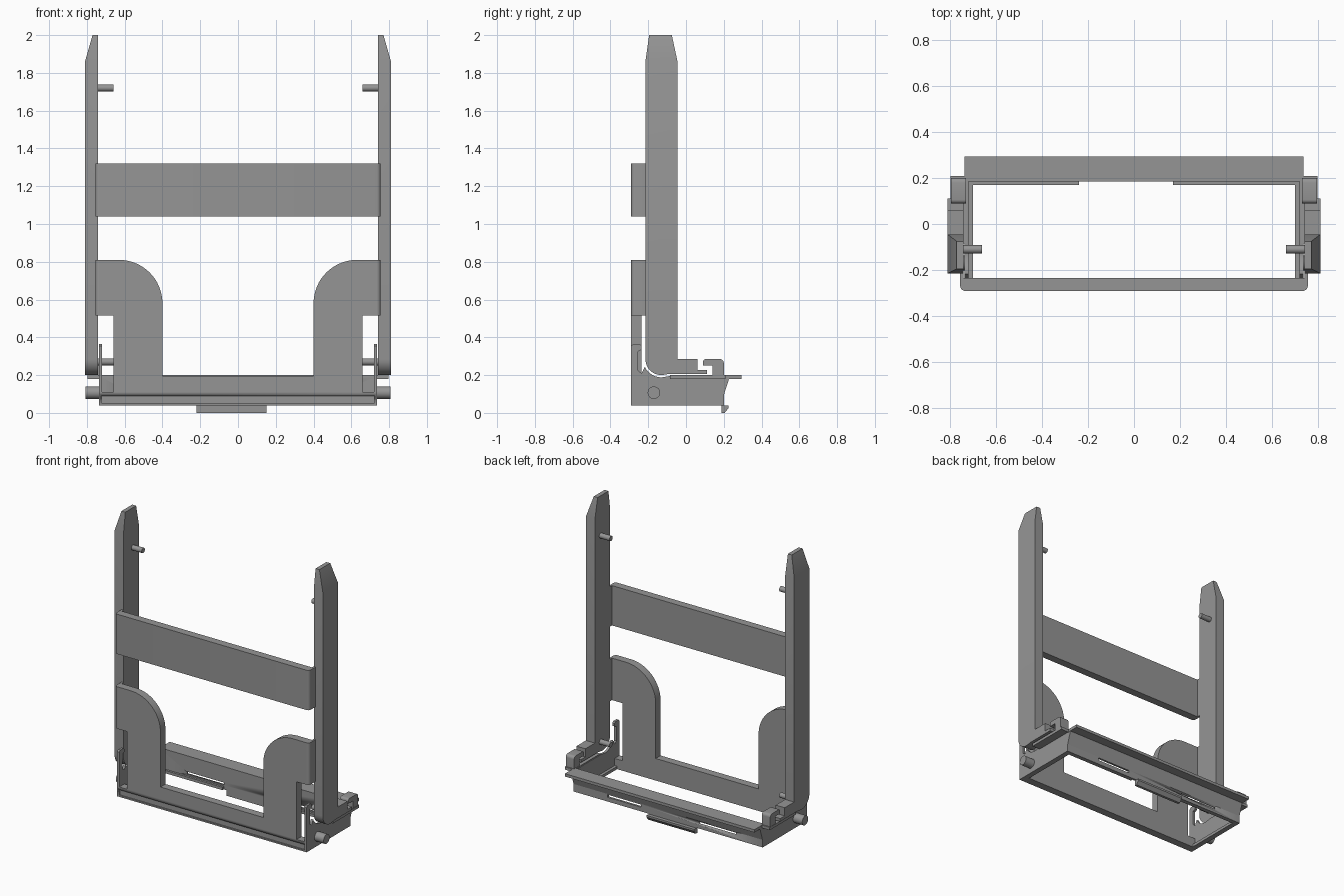
import bpy, bmesh, math
from mathutils import Vector

if "Cube" in bpy.data.objects:
    bpy.data.objects.remove(bpy.data.objects["Cube"])

grey = bpy.data.materials.new("grey")
grey.diffuse_color = (0.3, 0.3, 0.3, 1)
grey.use_nodes = True
grey.node_tree.nodes["Principled BSDF"].inputs["Base Color"].default_value = grey.diffuse_color


def finish(bm, name):
    bmesh.ops.recalc_face_normals(bm, faces=bm.faces[:])
    me = bpy.data.meshes.new(name)
    bm.to_mesh(me)
    bm.free()
    ob = bpy.data.objects.new(name, me)
    bpy.context.collection.objects.link(ob)
    me.materials.append(grey)
    bpy.ops.object.select_all(action='DESELECT')
    ob.select_set(True)
    bpy.context.view_layer.objects.active = ob
    bpy.ops.object.shade_smooth_by_angle(angle=math.radians(30))
    return ob


def prism_mesh(axis, pts, a, b):
    """Extrude a 2D profile from a to b along an axis."""
    place = {'x': lambda p, t: (t, p[0], p[1]),
             'y': lambda p, t: (p[0], t, p[1]),
             'z': lambda p, t: (p[0], p[1], t)}[axis]
    bm = bmesh.new()
    lo = [bm.verts.new(place(p, a)) for p in pts]
    hi = [bm.verts.new(place(p, b)) for p in pts]
    bm.faces.new(lo)
    bm.faces.new(hi)
    n = len(pts)
    for i in range(n):
        bm.faces.new((lo[i], lo[(i + 1) % n], hi[(i + 1) % n], hi[i]))
    return bm


def prism(name, axis, pts, a, b):
    return finish(prism_mesh(axis, pts, a, b), name)


def box(name, x0, x1, y0, y1, z0, z1):
    return prism(name, 'z', [(x0, y0), (x1, y0), (x1, y1), (x0, y1)], z0, z1)


def arc(cx, cy, r, a0, a1, n=10):
    return [(cx + r * math.cos(math.radians(a0 + (a1 - a0) * i / n)),
             cy + r * math.sin(math.radians(a0 + (a1 - a0) * i / n))) for i in range(n + 1)]


def pin(name, y, z, r, x0, x1):
    return prism(name, 'x', arc(y, z, r, 0, 345, 23), x0, x1)


def cut(ob, cutter):
    m = ob.modifiers.new("cut", 'BOOLEAN')
    m.operation, m.object, m.solver = 'DIFFERENCE', cutter, 'EXACT'
    cutter.hide_render = True
    cutter.hide_viewport = True


# Front panel: low sill with two rounded uprights
half = [(0.735, 0.04), (0.735, 0.11), (0.66, 0.11), (0.66, 0.515), (0.735, 0.515), (0.735, 0.81)]
half += arc(0.63, 0.58, 0.23, 90, 180, 16) + [(0.40, 0.195)]
panel = prism("front_panel", 'y', half + [(-x, z) for x, z in reversed(half)], -0.29, -0.235)
cut(panel, box("sill_groove_cutter", -0.725, 0.725, -0.32, -0.28, 0.05, 0.09))

# Cross band with rounded ends that wrap back to the rails
end = [(0.74, -0.235), (0.74, -0.215), (0.755, -0.215)] + arc(0.735, -0.27, 0.02, 0, -90, 5)
prism("cross_band", 'z', end + [(-x, y) for x, y in reversed(end)], 1.04, 1.32)

# Back wall with two slots, bottom lips, top flange and sloped support
back = box("back_wall", -0.735, 0.735, 0.185, 0.2, 0.04, 0.195)
for i, (x0, x1) in enumerate([(-0.53, -0.24), (0.21, 0.47)]):
    cut(back, box("slot_cutter_%d" % i, x0, x1, 0.16, 0.25, 0.07, 0.088))
for x0, x1 in [(-0.72, -0.24), (0.17, 0.72)]:
    box("back_lip", x0, x1, 0.17, 0.19, 0.04, 0.06)
box("back_flange", -0.737, 0.737, 0.185, 0.293, 0.18, 0.2)
prism("flange_support", 'x', [(0.199, 0.09), (0.228, 0.181), (0.199, 0.181)], -0.735, 0.735)

# Snap clip under the back wall
prism("snap_clip", 'x', [(0.187, 0.06), (0.187, 0.0), (0.205, 0.0), (0.225, 0.025),
                         (0.225, 0.038), (0.2, 0.038), (0.2, 0.06)], -0.22, 0.15)

# Side profiles (y, z)
rail = [(-0.195, 2.0), (-0.215, 1.86)] + arc(-0.13, 0.285, 0.085, 180, 270)
rail += [(-0.085, 0.207), (0.11, 0.207), (0.11, 0.228), (0.06, 0.228), (0.06, 0.285),
         (-0.045, 0.285), (-0.045, 1.86), (-0.075, 2.0)]
wall = [(-0.29, 0.04), (0.2, 0.04), (0.2, 0.195), (-0.085, 0.195)]
wall += arc(-0.13, 0.285, 0.097, 270, 205, 8)
wall += [(-0.235, 0.21), (-0.255, 0.225), (-0.255, 0.325), (-0.235, 0.335), (-0.235, 0.355),
         (-0.245, 0.365), (-0.28, 0.365), (-0.29, 0.355)]
hook = [(0.14, 0.195), (0.2, 0.195)] + arc(0.18, 0.265, 0.02, 0, 90, 5)
hook += arc(0.105, 0.27, 0.015, 90, 180, 4) + [(0.09, 0.252), (0.14, 0.252)]

for s, side in ((-1, "left"), (1, "right")):
    # Upright rail with foot, its tip narrowed from the outside
    bm = prism_mesh('x', rail, 0.74 * s, 0.81 * s)
    bmesh.ops.bisect_plane(bm, geom=bm.verts[:] + bm.edges[:] + bm.faces[:],
                           plane_co=Vector((0, 0, 1.86)), plane_no=Vector((0, 0, 1)), dist=1e-4)
    for v in bm.verts:
        if v.co.z > 1.95 and abs(v.co.x) > 0.78:
            v.co.x = 0.77 * s
    finish(bm, side + "_rail")

    # Inward pins and outward pivot
    pin(side + "_upper_pin", -0.11, 1.72, 0.018, 0.66 * s, 0.75 * s)
    pin(side + "_lower_pin", -0.11, 0.27, 0.018, 0.66 * s, 0.75 * s)
    pin(side + "_pivot", -0.17, 0.107, 0.033, 0.73 * s, 0.808 * s)

    # Base side wall, bottom lip, top flange and hook
    prism(side + "_side_wall", 'x', wall, 0.72 * s, 0.737 * s)
    x = sorted((0.70 * s, 0.73 * s))
    box(side + "_bottom_lip", *x, -0.24, 0.19, 0.04, 0.06)
    x = sorted((0.725 * s, 0.797 * s))
    box(side + "_side_flange", *x, -0.085, 0.208, 0.18, 0.2)
    prism(side + "_hook", 'x', hook, 0.73 * s, 0.795 * s)

    # Wing behind the rounded upright, touching the rail
    wing = [(0.73, -0.235), (0.74, -0.235), (0.74, -0.215), (0.755, -0.215)]
    wing += arc(0.735, -0.27, 0.02, 0, -90, 5) + [(0.73, -0.29)]
    prism(side + "_panel_wing", 'z', [(px * s, py) for px, py in wing], 0.515, 0.81)
